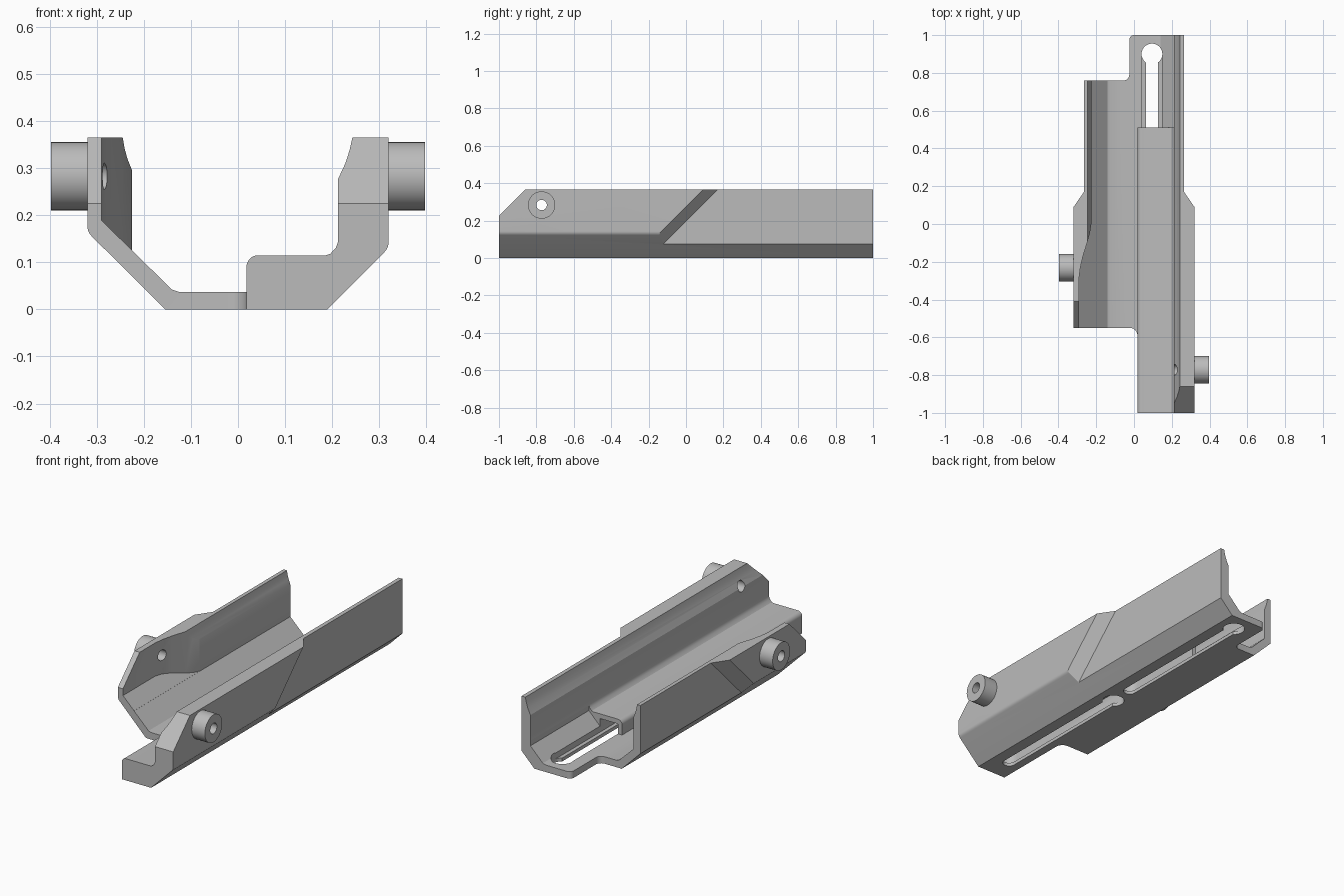
import bpy, bmesh
from math import cos, sin, pi, radians

scene = bpy.context.scene
if "Cube" in bpy.data.objects:
    bpy.data.objects.remove(bpy.data.objects["Cube"])

grey = bpy.data.materials.new("machined_grey")
grey.use_nodes = True
COLOUR = (0.5, 0.5, 0.5, 1)
grey.diffuse_color = COLOUR
grey.node_tree.nodes["Principled BSDF"].inputs["Base Color"].default_value = COLOUR


def arc(cx, cy, r, a0, a1, n=8):
    """Points on a circular arc, angles in degrees."""
    angles = [radians(a0 + (a1 - a0) * i / n) for i in range(n + 1)]
    return [(cx + r * cos(a), cy + r * sin(a)) for a in angles]


def loft(name, ring_a, ring_b):
    """Closed solid between two matching rings of points."""
    bm = bmesh.new()
    a = [bm.verts.new(p) for p in ring_a]
    b = [bm.verts.new(p) for p in ring_b]
    bm.faces.new(a)
    bm.faces.new(b)
    for i in range(len(a)):
        j = (i + 1) % len(a)
        bm.faces.new((a[i], a[j], b[j], b[i]))
    bmesh.ops.recalc_face_normals(bm, faces=bm.faces)
    mesh = bpy.data.meshes.new(name)
    bm.to_mesh(mesh)
    bm.free()
    obj = bpy.data.objects.new(name, mesh)
    scene.collection.objects.link(obj)
    mesh.materials.append(grey)
    return obj


def prism(name, pts, axis, lo, hi):
    """Extrude a 2D outline along one axis."""
    place = {"x": lambda p, t: (t, p[0], p[1]),
             "y": lambda p, t: (p[0], t, p[1]),
             "z": lambda p, t: (p[0], p[1], t)}[axis]
    return loft(name, [place(p, lo) for p in pts], [place(p, hi) for p in pts])


def cut(obj, tool, operation="DIFFERENCE"):
    """Apply a boolean and discard the tool."""
    mod = obj.modifiers.new("cut", "BOOLEAN")
    mod.operation, mod.solver, mod.object = operation, "EXACT", tool
    tool.hide_render = True
    bpy.context.view_layer.update()
    graph = bpy.context.evaluated_depsgraph_get()
    mesh = bpy.data.meshes.new_from_object(obj.evaluated_get(graph))
    obj.modifiers.clear()
    obj.data = mesh
    bpy.data.objects.remove(tool)


def shade(obj):
    bpy.ops.object.select_all(action="DESELECT")
    obj.select_set(True)
    bpy.context.view_layer.objects.active = obj
    bpy.ops.object.shade_smooth_by_angle(angle=radians(25))


TOP, FLOOR, HALF = 0.365, 0.037, 0.32

# Cradle: one cross-section swept along the full length
section = [(-0.155, 0), (0.19, 0)]
section += arc(0.29, 0.143, 0.03, -45, 0, 5)
section += [(HALF, TOP), (0.243, TOP), (0.237, 0.338), (0.228, 0.31), (0.213, 0.278),
            (0.213, 0.145), (0.208, 0.131), (0.196, 0.118), (0.187, 0.115)]
section += arc(0.043, 0.09, 0.025, 90, 180)
section += [(0.018, FLOOR), (-0.125, FLOOR), (-0.14, 0.042), (-0.225, 0.125),
            (-0.225, 0.295), (-0.235, 0.32), (-0.241, 0.342), (-0.245, TOP),
            (-HALF, TOP)]
section += arc(-0.29, 0.177, 0.03, 180, 225, 5)
cradle = prism("cradle", section, "y", -1, 1)

# Shorter left-hand wall, with filleted corners at both ends
front_gap = [(-0.5, -1.1), (0.018, -1.1)] + arc(-0.022, -0.59, 0.04, 0, 90) + [(-0.5, -0.55)]
cut(cradle, prism("front_gap", front_gap, "z", -0.1, 0.6))
rear_gap = ([(-0.5, 1.1), (-0.5, 0.76)] + arc(-0.055, 0.79, 0.03, -90, 0)
            + arc(0, 0.975, 0.025, 180, 90) + [(0, 1.1)])
cut(cradle, prism("rear_gap", rear_gap, "z", -0.1, 0.6))

# Narrower outside towards the rear, with a raked shoulder
for side in (-1, 1):
    def ring(z):
        y = z - 0.275
        return [(side * x, py, z) for x, py in
                ((0.265, y + 0.08), (0.375, y - 0.08), (0.5, y - 0.08), (0.5, 1.2), (0.265, 1.2))]
    cut(cradle, loft("shoulder", ring(-0.1), ring(0.5)))

# Thinned inner face at the front of the short wall
hollow = [(-0.2, -0.7), (-0.29, -0.7), (-0.29, -0.28), (-0.284, -0.23), (-0.27, -0.17),
          (-0.245, -0.09), (-0.233, -0.045), (-0.226, 0), (-0.2, 0.01)]
cut(cradle, loft("hollow",
                 [(x, y, 0.1255 - (x + 0.225) * 0.083 / 0.085) for x, y in hollow],
                 [(x, y, 0.5) for x, y in hollow]))

# Raised centre block ends before the rear
step = [(-0.01, FLOOR), (0.12, FLOOR), (0.14, 0.042), (0.2128, 0.115), (0.2128, 0.2), (-0.01, 0.2)]
cut(cradle, prism("block_step", step, "y", 0.51, 1.1))

# Two keyhole slots with wider channels above them
MID = 0.095
for hole_y in (-0.05, 0.9):
    start = hole_y - 0.82
    channel = arc(MID, hole_y, 0.0525, 0, 180, 20) + arc(MID, start, 0.0525, 180, 360, 20)
    cut(cradle, prism("channel", channel, "z", 0.018, 0.09))
    slot = arc(MID, hole_y, 0.055, -54, 234, 28) + arc(MID, start, 0.0325, 180, 360, 14)
    cut(cradle, prism("keyhole", slot, "z", -0.1, 0.06))

# Sloped front corners of both walls
for y, lo, hi in ((-1, 0.2, 0.5), (-0.55, -0.5, -0.2)):
    corner = [(y - 0.1, 0.125), (y + 0.24, 0.465), (y - 0.1, 0.465)]
    cut(cradle, prism("front_corner", corner, "x", lo, hi))

# Side studs with a bore running through the wall
STUD_Z = 0.283
for name, side, y in (("right_stud", -1, -0.232), ("left_stud", 1, -0.772)):
    def rod(label, r, x0, x1):
        return prism(label, arc(y, STUD_Z, r, 0, 348.75, 31), "x", side * x0, side * x1)
    cut(cradle, rod("bore", 0.028, 0.15, 0.45))
    stud = rod(name, 0.073, HALF, 0.397)
    cut(stud, rod("bore", 0.028, 0.15, 0.45))
    shade(stud)
shade(cradle)
